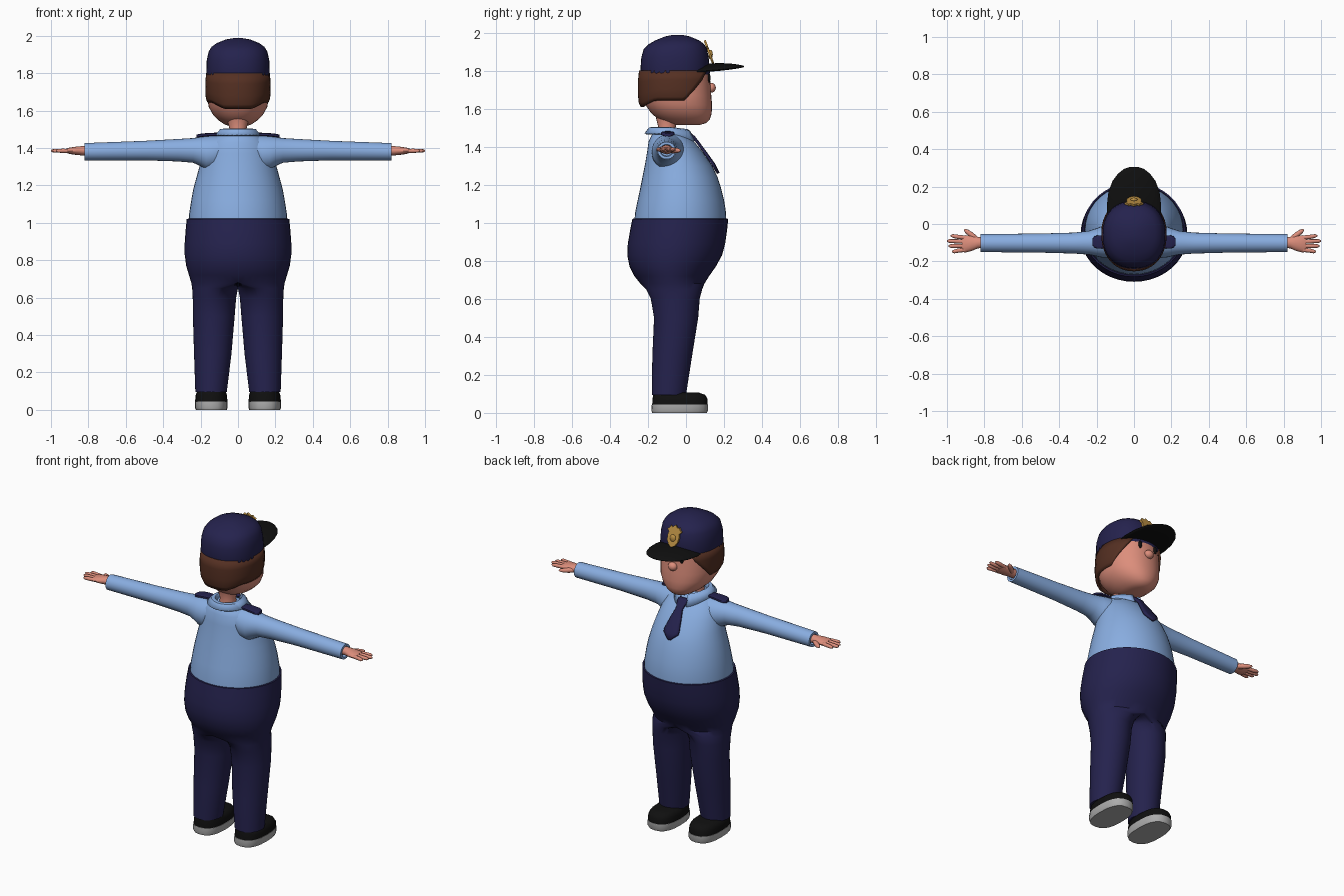
import bpy, bmesh, math
from mathutils import Vector


def material(name, rgb):
    m = bpy.data.materials.new(name)
    m.diffuse_color = (*rgb, 1)
    return m


SKIN = material("skin", (0.72, 0.27, 0.20))
SHIRT = material("light blue", (0.25, 0.42, 0.75))
NAVY = material("navy", (0.018, 0.016, 0.075))
HAIR = material("brown hair", (0.09, 0.029, 0.016))
BLACK = material("black", (0.005, 0.005, 0.005))
SOLE = material("grey sole", (0.42, 0.42, 0.42))
GOLD = material("gold", (0.52, 0.29, 0.06))


def finish(name, bm, mat, mirror=False, thick=0, fix=True):
    if fix:
        bmesh.ops.recalc_face_normals(bm, faces=bm.faces)
    me = bpy.data.meshes.new(name)
    bm.to_mesh(me)
    bm.free()
    me.materials.append(mat)
    ob = bpy.data.objects.new(name, me)
    bpy.context.collection.objects.link(ob)
    bpy.ops.object.select_all(action='DESELECT')
    ob.select_set(True)
    bpy.context.view_layer.objects.active = ob
    bpy.ops.object.shade_smooth_by_angle(angle=math.radians(42))
    if thick:
        s = ob.modifiers.new("thickness", 'SOLIDIFY')
        s.thickness, s.offset = thick, 0
    if mirror:
        ob.modifiers.new("mirror", 'MIRROR').use_clip = True
    return ob


def loft(name, rings, mat, axis='z', n=32, e=2.0, mirror=False, halved=False, droop=0):
    """Rings are (position, u0, u1, v0, v1[, u centre]); closed at both ends."""
    bm = bmesh.new()
    loops = []
    for p, u0, u1, v0, v1, *c in rings:
        cu = c[0] if c else (u0 + u1) / 2
        loop = []
        for i in range(n):
            a = 2 * math.pi * i / n
            cs, sn = round(math.cos(a), 6), round(math.sin(a), 6)
            cs = math.copysign(abs(cs) ** (2 / e), cs)
            sn = math.copysign(abs(sn) ** (2 / e), sn)
            u = cu + cs * ((u1 - cu) if cs > 0 else (cu - u0))
            v = (v0 + v1) / 2 + sn * (v1 - v0) / 2
            co = {'z': (u, v, p), 'x': (p, u, v), 'y': (u, p, v - droop * u * u)}[axis]
            loop.append(bm.verts.new(co))
        loops.append(loop)
    for a, b in zip(loops, loops[1:]):
        for i in range(n):
            j = (i + 1) % n
            bm.faces.new((a[i], a[j], b[j], b[i]))
    bm.faces.new(loops[0])
    bm.faces.new(loops[-1])
    bmesh.ops.recalc_face_normals(bm, faces=bm.faces)
    if halved:  # drop the inner wall so the mirrored halves join
        wall = [f for f in bm.faces if all(abs(v.co.x) < 1e-4 for v in f.verts)]
        bmesh.ops.delete(bm, geom=wall, context='FACES')
    return finish(name, bm, mat, mirror, fix=False)


def sheet(name, rows, mat, thick):
    """Grid of points, given thickness."""
    bm = bmesh.new()
    vs = [[bm.verts.new(p) for p in r] for r in rows]
    for a, b in zip(vs, vs[1:]):
        for i in range(len(a) - 1):
            bm.faces.new((a[i], a[i + 1], b[i + 1], b[i]))
    return finish(name, bm, mat, thick=thick)


def ball(name, loc, size, mat, mirror=False):
    bm = bmesh.new()
    bmesh.ops.create_uvsphere(bm, u_segments=16, v_segments=10, radius=1)
    for v in bm.verts:
        v.co = Vector(loc) + v.co * Vector(size)
    return finish(name, bm, mat, mirror)


# Trousers: one half, hips running into a leg
loft("trousers", [
    (0.095, 0.06, 0.228, -0.18, 0.0), (0.30, 0.035, 0.235, -0.177, 0.032),
    (0.50, 0.018, 0.241, -0.168, 0.064), (0.60, 0.01, 0.242, -0.185, 0.072),
    (0.65, 0.0, 0.245, -0.21, 0.085, 0.10), (0.68, 0, 0.25, -0.24, 0.097, 0),
    (0.72, 0, 0.262, -0.272, 0.122, 0), (0.77, 0, 0.277, -0.297, 0.157, 0),
    (0.83, 0, 0.285, -0.309, 0.19, 0), (0.89, 0, 0.285, -0.306, 0.206, 0),
    (0.96, 0, 0.28, -0.294, 0.216, 0), (1.02, 0, 0.274, -0.282, 0.222, 0),
    (1.022, 0, 0.266, -0.274, 0.214, 0), (1.0, 0, 0.255, -0.265, 0.205, 0)],
    NAVY, n=40, mirror=True, halved=True)

# Shirt body and sleeves
loft("shirt_body", [(z, -r, r, b, f) for z, r, b, f in (
    (0.99, .263, -.273, .212), (1.05, .261, -.268, .211), (1.12, .25, -.254, .2),
    (1.18, .239, -.241, .185), (1.24, .223, -.229, .166), (1.30, .206, -.217, .138),
    (1.37, .187, -.205, .09), (1.43, .16, -.196, .04), (1.465, .115, -.178, -.002),
    (1.485, .06, -.15, -.04))], SHIRT, n=40)
loft("sleeve", [(x, y - a, y + a, z - b, z + b) for x, y, a, z, b in (
    (.07, -.09, .08, 1.40, .068), (.13, -.093, .088, 1.372, .095),
    (.17, -.096, .084, 1.373, .09), (.20, -.098, .075, 1.381, .078),
    (.24, -.10, .064, 1.387, .066), (.32, -.102, .056, 1.388, .06),
    (.50, -.102, .051, 1.386, .052), (.82, -.102, .048, 1.38, .046),
    (.82, -.102, .034, 1.38, .032), (.80, -.102, .03, 1.38, .028))],
    SHIRT, 'x', n=24, mirror=True)

# Hands
loft("palm", [(x, y - a, y + a, 1.385 - b, 1.385 + b) for x, y, a, b in (
    (.80, -.10, .028, .025), (.835, -.10, .03, .025), (.865, -.103, .04, .022),
    (.90, -.106, .046, .017), (.92, -.106, .044, .011))], SKIN, 'x', n=16, mirror=True)
for name, y0, y1, tip in (("index", -.074, -.064, .98), ("middle", -.095, -.091, 1.0),
                          ("ring", -.117, -.118, .992), ("little", -.137, -.147, .973)):
    loft(name + "_finger", [(x, y - r, y + r, 1.385 - r, 1.385 + r) for x, y, r in (
        (.89, y0, .011), (.94, (y0 + y1) / 2, .0115), (tip - .012, y1, .01),
        (tip, y1, .004))], SKIN, 'x', n=10, mirror=True)
loft("thumb", [(x, y - r, y + r, 1.38 - r * .8, 1.38 + r * .8) for x, y, r in (
    (.83, -.092, .018), (.86, -.066, .019), (.885, -.047, .016), (.902, -.037, .011),
    (.908, -.033, .004))], SKIN, 'x', n=10, mirror=True)

# Neck, head, nose and eyes
loft("neck", [(z, -r, r, -.10 - r, -.10 + r) for z, r in
              ((1.44, .06), (1.50, .045), (1.56, .06))], SKIN, n=20)
loft("head", [(z, -r, r, b, f) for z, r, b, f in (
    (1.515, .04, -.05, .075), (1.525, .07, -.10, .108), (1.545, .10, -.145, .126),
    (1.575, .132, -.182, .135), (1.62, .157, -.214, .137), (1.67, .164, -.23, .133),
    (1.73, .165, -.235, .129), (1.82, .16, -.228, .12))], SKIN, n=36, e=2.15)
ball("nose", (0, .132, 1.71), (.029, .025, .026), SKIN)
ball("eye", (.055, .121, 1.762), (.012, .008, .024), BLACK, True)

# Hair wrapping the back and sides of the head
rows = []
for t, size in ((0, .93), (.12, .98), (.35, 1), (.7, 1), (1, .97)):
    row = []
    for i in range(-16, 17):
        u = i / 16
        a = u * math.radians(104 + 44 * t)
        low = 1.612 if abs(u) < .25 else 1.612 + min(.033, .12 * (abs(u) - .25)) 
        s = math.sin(a)
        c = math.cos(a)
        k = (abs(s) ** 2.15 + abs(c) ** 2.15) ** (-1 / 2.15)
        row.append((.169 * size * k * s, -.055 - .192 * size * k * c, low + t * (1.80 - low)))
    rows.append(row)
sheet("hair", rows, HAIR, .012)

# Cap, visor and badge
loft("cap", [(z, -r, r, b, f) for z, r, b, f in (
    (1.78, .168, -.238, .122), (1.79, .17, -.241, .127), (1.87, .167, -.235, .119),
    (1.915, .157, -.222, .11), (1.94, .142, -.195, .095), (1.96, .115, -.16, .068),
    (1.98, .065, -.11, .02), (1.988, .02, -.07, -.02))], NAVY, n=36, e=2.25)
loft("visor", [(y, -w, w, z - h, z + h) for y, w, z, h in (
    (.02, .142, 1.808, .012), (.10, .145, 1.816, .02), (.17, .137, 1.82, .02),
    (.23, .115, 1.822, .016), (.27, .085, 1.822, .011), (.295, .052, 1.822, .006),
    (.306, .02, 1.822, .003))], BLACK, 'y', n=28, droop=.8)
half = [(.0, 0), (.022, .012), (.036, .035), (.04, .065), (.036, .085), (.05, .10),
        (.036, .108), (.03, .122), (.016, .116), (0, .132)]
outline = half + [(-x, h) for x, h in half[-2:0:-1]]
bm = bmesh.new()
up = Vector((0, -.34, .94))
face = bm.faces.new([bm.verts.new(Vector((x, .138, 1.833)) + up * h) for x, h in outline])
new = bmesh.ops.extrude_face_region(bm, geom=[face])["geom"]
bmesh.ops.translate(bm, vec=(0, .011, .004),
                    verts=[g for g in new if isinstance(g, bmesh.types.BMVert)])
finish("cap_badge", bm, GOLD)
ball("badge_boss", (0, .129, 1.885), (.02, .012, .024), GOLD)

# Collar, open at the front with drooping points
rows = []
for rx, ry, z, drop in ((.06, .06, 1.47, .0), (.075, .078, 1.499, .012), (.092, .092, 1.497, .02),
                        (.118, .114, 1.468, .045)):
    row = []
    for i in range(-14, 15):
        a = i / 14 * math.radians(165)
        f = max(0, -math.cos(a)) ** 2
        row.append((rx * math.sin(a), -.10 - (ry + .035 * f) * math.cos(a), z - drop * f))
    rows.append(row)
sheet("collar", rows, SHIRT, .01)

# Tie lying on the chest
sheet("tie", [[(s * w, y - .1 * abs(s) * w, z) for s in (-1, -.5, 0, .5, 1)] for z, y, w in (
    (1.468, .02, .03), (1.45, .042, .031), (1.42, .065, .02), (1.37, .102, .034),
    (1.31, .145, .049), (1.295, .153, .048), (1.26, .17, .006))], NAVY, .014)

# Shoulder tabs
loft("shoulder_tab", [(x, -.096 - r, -.096 + r, z - .01, z + .008) for x, r, z in (
    (.09, .028, 1.474), (.15, .034, 1.473), (.195, .036, 1.469), (.212, .03, 1.466),
    (.222, .016, 1.463))], NAVY, 'x', n=16, e=3.5, mirror=True)

# Shoes
loft("shoe_sole", [(0, .06, .225, -.178, .11), (.012, .055, .231, -.182, .116),
                   (.045, .055, .231, -.18, .116)], SOLE, n=20, e=2.6, mirror=True)
loft("shoe_upper", [(.04, .057, .229, -.178, .114), (.075, .058, .228, -.176, .113),
                    (.095, .065, .22, -.172, .10), (.106, .085, .20, -.15, .07)],
     BLACK, n=20, e=2.6, mirror=True)
